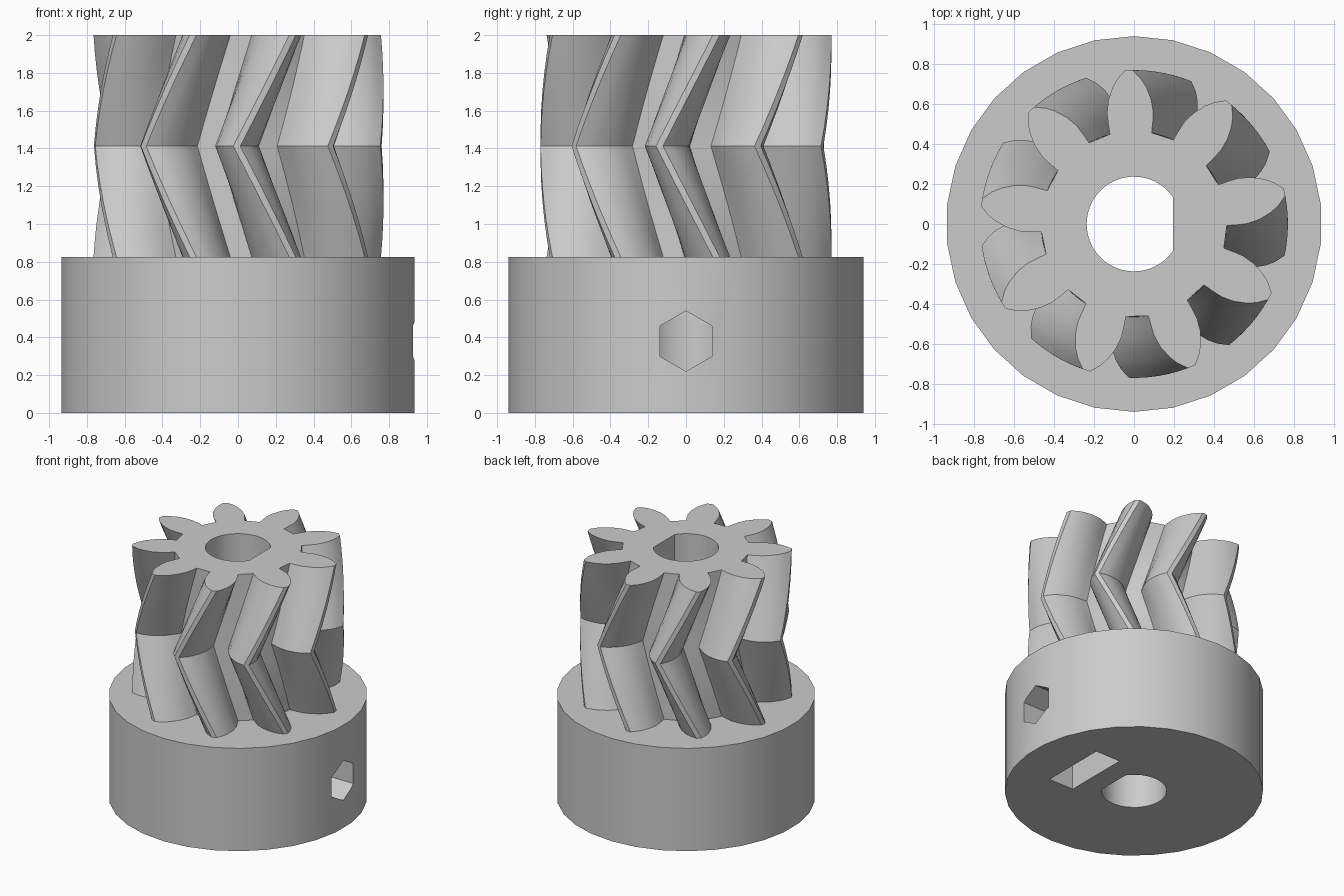
import bpy, bmesh, math
from math import sin, cos, pi, radians

if "Cube" in bpy.data.objects:
    bpy.data.objects.remove(bpy.data.objects["Cube"], do_unlink=True)

HUB_R, HUB_H, TOP = 0.94, 0.825, 2.0
MID = (HUB_H + TOP) / 2
TEETH, TWIST, MID_PHASE, SLICES = 9, 22.5, -90.5, 6

grey = bpy.data.materials.new("plain_grey")
grey.use_nodes = True
grey.diffuse_color = (0.6, 0.6, 0.6, 1)
grey.node_tree.nodes["Principled BSDF"].inputs["Base Color"].default_value = (0.6, 0.6, 0.6, 1)


def loft(name, rings):
    """Closed solid through a stack of equal-length point rings."""
    bm = bmesh.new()
    loops = [[bm.verts.new(p) for p in ring] for ring in rings]
    for a, b in zip(loops, loops[1:]):
        for i in range(len(a)):
            j = (i + 1) % len(a)
            bm.faces.new((a[i], a[j], b[j], b[i]))
    bm.faces.new(loops[0][::-1])
    bm.faces.new(loops[-1])
    bmesh.ops.recalc_face_normals(bm, faces=bm.faces)
    mesh = bpy.data.meshes.new(name)
    bm.to_mesh(mesh)
    bm.free()
    mesh.materials.append(grey)
    obj = bpy.data.objects.new(name, mesh)
    bpy.context.collection.objects.link(obj)
    return obj


def polygon(r, sides, start=0.0):
    return [(r * cos(start + 2 * pi * i / sides), r * sin(start + 2 * pi * i / sides))
            for i in range(sides)]


def upright(name, outline, z0, z1):
    return loft(name, [[(x, y, z) for x, y in outline] for z in (z0, z1)])


def sideways(name, outline, x0, x1, z):
    return loft(name, [[(x, u, z + v) for u, v in outline] for x in (x0, x1)])


def combine(target, tool, operation):
    bpy.context.view_layer.objects.active = target
    mod = target.modifiers.new(operation, "BOOLEAN")
    mod.object, mod.operation, mod.solver = tool, operation, "EXACT"
    bpy.ops.object.modifier_apply(modifier=mod.name)
    bpy.data.objects.remove(tool, do_unlink=True)


# Tooth flank as (radius, half angle in degrees), root to tip
FLANK = [(0.465, 13), (0.52, 12.4), (0.57, 11.7), (0.63, 9.8),
         (0.69, 7), (0.73, 4.6), (0.77, 1.4)]


def gear_ring(z, phase):
    ring = []
    for t in range(TEETH):
        centre = phase + t * 360 / TEETH
        side = [(r, centre - a) for r, a in FLANK]
        side += [(r, centre + a) for r, a in reversed(FLANK)]
        ring += [(r * cos(radians(a)), r * sin(radians(a)), z) for r, a in side]
    return ring


# Herringbone teeth: twist one way to the middle, then back
levels = [HUB_H + (TOP - HUB_H) * i / (2 * SLICES) for i in range(2 * SLICES + 1)]
rings = [gear_ring(z, MID_PHASE + TWIST * abs(z - MID) / (TOP - MID)) for z in levels]
rings.insert(0, gear_ring(HUB_H - 0.1, MID_PHASE + TWIST))
teeth = loft("gear_teeth", rings)

# Hub joined to the teeth
gear = upright("gear_with_hub", polygon(HUB_R, 30, pi / 30), 0, HUB_H)
combine(gear, teeth, "UNION")

# D-shaped shaft bore
BORE_R, FLAT = 0.237, 0.195
half = math.acos(FLAT / BORE_R)
bore = [(BORE_R * cos(a), BORE_R * sin(a))
        for a in (half + (2 * pi - 2 * half) * i / 40 for i in range(41))]
combine(gear, upright("shaft_bore", bore, -0.1, TOP + 0.1), "DIFFERENCE")

# Captive nut slot: pointed hexagon top, open at the bottom
SCREW_Z, NUT_R = 0.38, 0.306
w = NUT_R * cos(pi / 6)
slot = [(-w, -0.5), (w, -0.5), (w, NUT_R / 2), (0, NUT_R), (-w, NUT_R / 2)]
combine(gear, sideways("nut_slot", slot, 0.36, 0.58, SCREW_Z), "DIFFERENCE")

# Hexagonal set screw hole from the rim to the bore
combine(gear, sideways("screw_hole", polygon(0.16, 6, pi / 2), 0.0, 1.1, SCREW_Z), "DIFFERENCE")

bpy.ops.object.select_all(action="DESELECT")
gear.select_set(True)
bpy.context.view_layer.objects.active = gear
bpy.ops.object.shade_smooth_by_angle(angle=radians(30))
